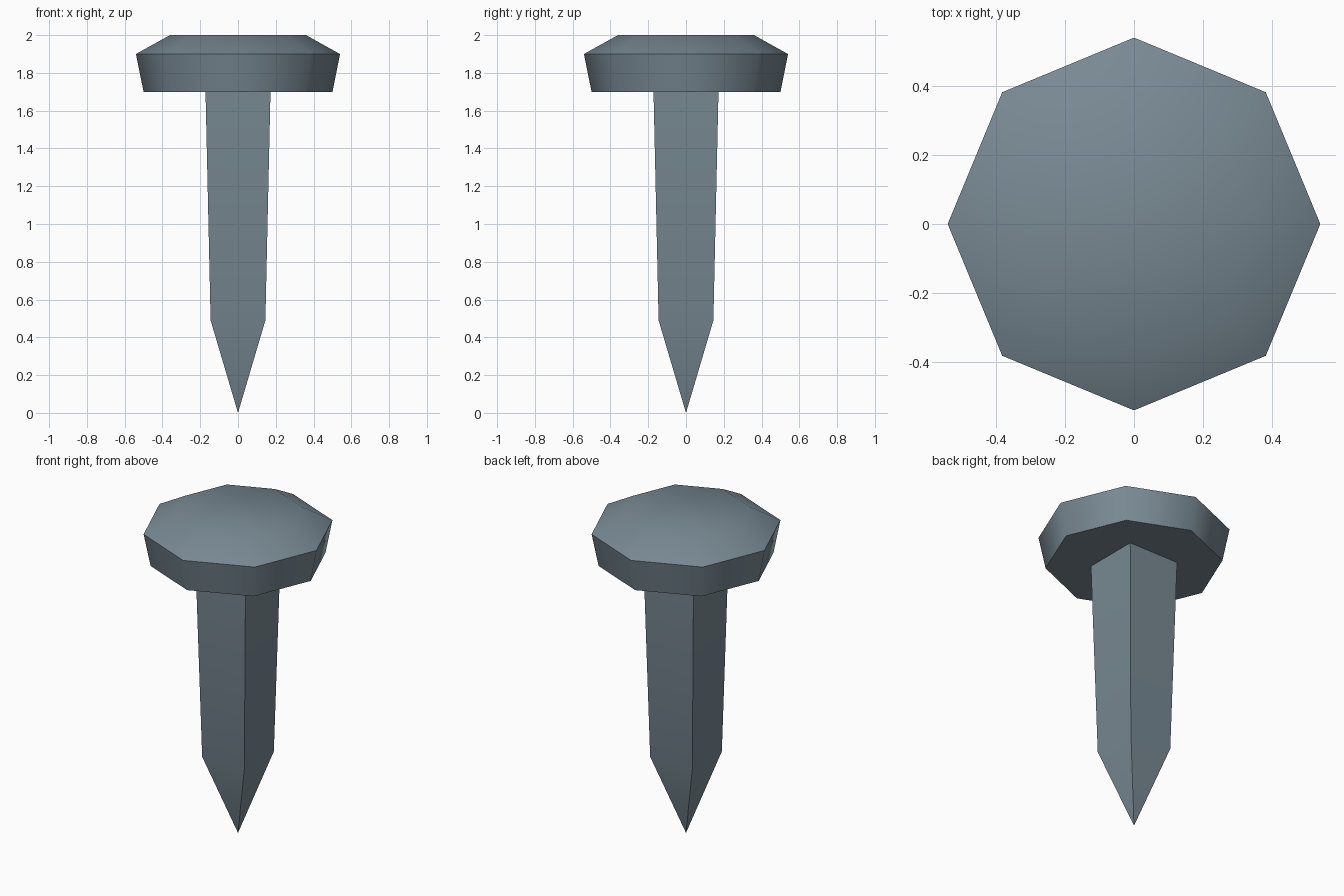
import bpy, bmesh, math

if "Cube" in bpy.data.objects:
    bpy.data.objects.remove(bpy.data.objects["Cube"])

steel = bpy.data.materials.new("blue_grey_steel")
steel.diffuse_color = (0.188, 0.25, 0.292, 1.0)
steel.use_nodes = True
steel.node_tree.nodes["Principled BSDF"].inputs["Base Color"].default_value = steel.diffuse_color


def lofted(name, sides, turn, rings, tip=None, cap_bottom=True, cap_top=True):
    """Stack regular rings of (corner radius, height), optionally ending in a low tip."""
    bm = bmesh.new()
    loops = []
    for r, z in rings:
        loops.append([bm.verts.new((r * math.cos(turn + math.tau * i / sides),
                                    r * math.sin(turn + math.tau * i / sides), z))
                      for i in range(sides)])
    for low, high in zip(loops, loops[1:]):
        for i in range(sides):
            j = (i + 1) % sides
            bm.faces.new((low[i], low[j], high[j], high[i]))
    if tip is not None:
        point = bm.verts.new((0, 0, tip))
        for i in range(sides):
            bm.faces.new((point, loops[0][(i + 1) % sides], loops[0][i]))
    elif cap_bottom:
        bm.faces.new(loops[0][::-1])
    if cap_top:
        bm.faces.new(loops[-1])
    bmesh.ops.recalc_face_normals(bm, faces=bm.faces)
    mesh = bpy.data.meshes.new(name)
    bm.to_mesh(mesh)
    bm.free()
    mesh.materials.append(steel)
    obj = bpy.data.objects.new(name, mesh)
    bpy.context.collection.objects.link(obj)
    bpy.ops.object.select_all(action='DESELECT')
    obj.select_set(True)
    bpy.context.view_layer.objects.active = obj
    bpy.ops.object.shade_smooth_by_angle(angle=math.radians(55))
    return obj


# Octagonal head with flared rim and chamfered top
lofted("nail_head", 8, 0, [(0.50, 1.70), (0.54, 1.90), (0.36, 2.00)])

# Square tapered shank with pyramid point
root2 = math.sqrt(2)
lofted("nail_shank", 4, math.pi / 4,
       [(0.145 * root2, 0.49), (0.172 * root2, 1.70)], tip=0.0, cap_top=False)
